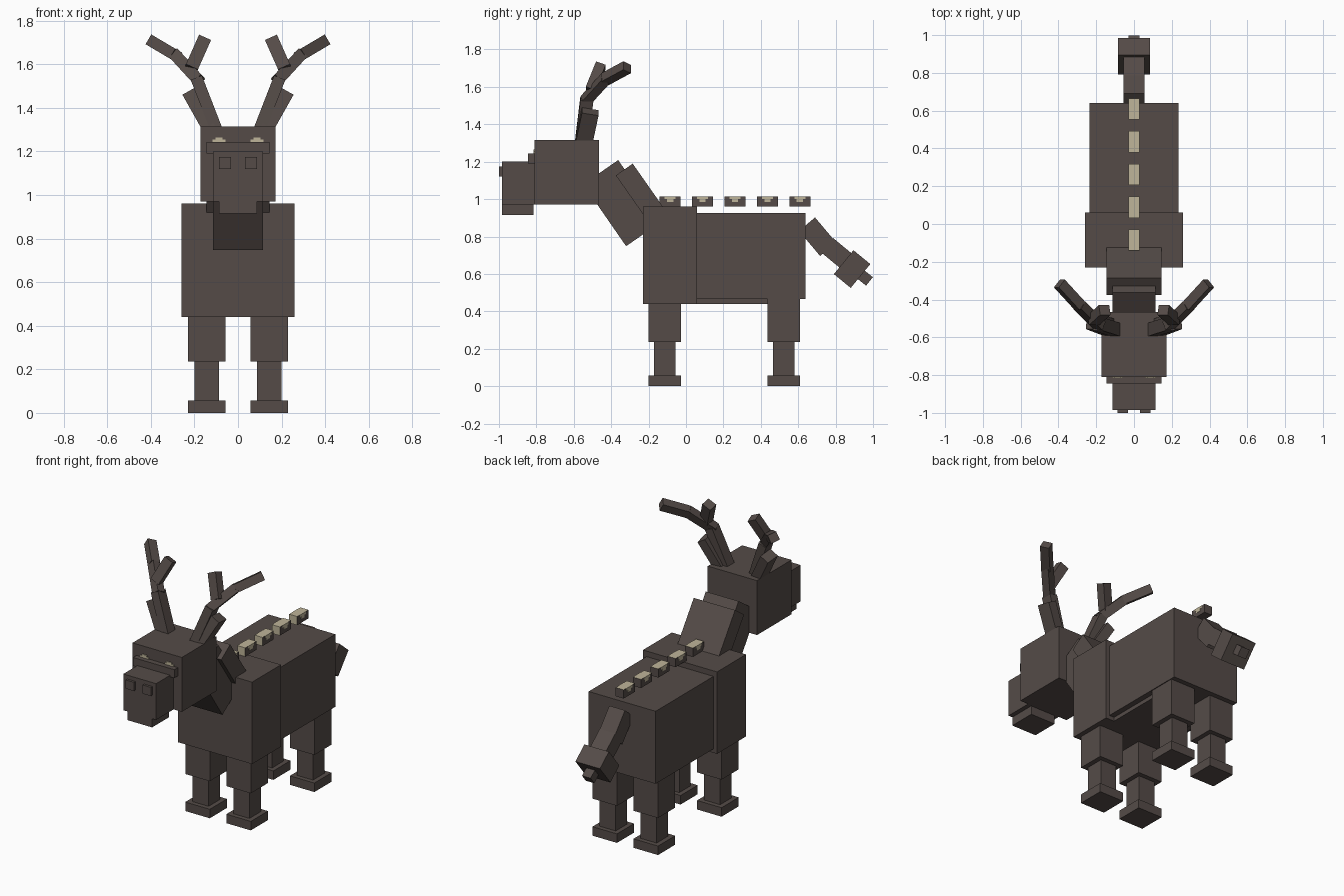
import bpy, bmesh
from mathutils import Vector, Matrix

if "Cube" in bpy.data.objects:
    bpy.data.objects.remove(bpy.data.objects["Cube"])


def material(name, rgb):
    m = bpy.data.materials.new(name)
    m.diffuse_color = (*rgb, 1)
    m.use_nodes = True
    m.node_tree.nodes["Principled BSDF"].inputs["Base Color"].default_value = m.diffuse_color
    return m


BROWN = material("dark_brown", (0.09, 0.071, 0.064))
PALE = material("pale_bone", (0.52, 0.46, 0.32))


def make(name, matrix, mats, rule=None):
    bm = bmesh.new()
    bmesh.ops.create_cube(bm, size=1, matrix=matrix)
    bm.normal_update()
    if rule:
        for f in bm.faces:
            f.material_index = 1 if rule(f.normal) else 0
    mesh = bpy.data.meshes.new(name)
    bm.to_mesh(mesh)
    bm.free()
    for m in mats:
        mesh.materials.append(m)
    ob = bpy.data.objects.new(name, mesh)
    bpy.context.collection.objects.link(ob)
    return ob


def box(name, x, y, z, mats=(BROWN,), rule=None):
    """Axis-aligned box from (low, high) ranges."""
    size = [b - a for a, b in (x, y, z)]
    mid = [(a + b) / 2 for a, b in (x, y, z)]
    return make(name, Matrix.Translation(mid) @ Matrix.Diagonal((*size, 1)), mats, rule)


def beam(name, a, b, width, thick, ref=(1, 0, 0)):
    """Tilted box from a to b; width runs along ref."""
    a, b, ref = Vector(a), Vector(b), Vector(ref)
    d = (b - a).normalized()
    u = (ref - d * ref.dot(d)).normalized()
    v = d.cross(u)
    rot = Matrix((u, v, d)).transposed().to_4x4()
    return make(name, Matrix.Translation((a + b) / 2) @ rot
                @ Matrix.Diagonal((width, thick, (b - a).length, 1)), (BROWN,))


def sym(w):
    return (-w, w)


def span(side, a, b):
    return tuple(sorted((side * a, side * b)))


# Body
box("chest", sym(0.26), (-0.23, 0.06), (0.44, 0.96))
box("rear_body", sym(0.235), (0.06, 0.64), (0.465, 0.925))
box("belly", sym(0.2), (0.06, 0.44), (0.44, 0.465))

# Neck and mane
beam("neck", (0, -0.456, 1.144), (0, -0.227, 0.813), 0.23, 0.227)
beam("mane", (0, -0.33, 1.158), (0, -0.10, 0.83), 0.29, 0.11)

# Head
box("head", sym(0.173), (-0.81, -0.465), (0.97, 1.315))
box("snout", sym(0.115), (-0.985, -0.81), (0.97, 1.2))
box("jaw", sym(0.087), (-0.985, -0.815), (0.915, 0.97))
box("brow", sym(0.145), (-0.845, -0.81), (1.19, 1.243))

for s, tag in ((-1, "left"), (1, "right")):
    # Nostrils and eyes
    box(f"nostril_{tag}", span(s, 0.031, 0.088), (-1, -0.985), (1.12, 1.175))
    box(f"eye_{tag}", span(s, 0.057, 0.117), (-0.815, -0.81), (1.243, 1.254), (PALE,))
    box(f"eye_top_{tag}", span(s, 0.07, 0.104), (-0.815, -0.81), (1.254, 1.264), (PALE,))

    # Legs
    for part, y0, top in (("front", -0.20, 0.44), ("back", 0.437, 0.47)):
        box(f"{part}_thigh_{tag}", span(s, 0.058, 0.23), (y0, y0 + 0.172), (0.235, top))
        box(f"{part}_shin_{tag}", span(s, 0.087, 0.20), (y0 + 0.029, y0 + 0.143), (0.057, 0.235))
        box(f"{part}_hoof_{tag}", span(s, 0.058, 0.23), (y0, y0 + 0.172), (0, 0.057))

    # Antlers
    for part, a, b, w, t in (
            ("short_tine", (0.125, -0.55, 1.29), (0.225, -0.512, 1.468), 0.09, 0.06),
            ("beam", (0.095, -0.56, 1.29), (0.19, -0.53, 1.535), 0.07, 0.055),
            ("upper_beam", (0.18, -0.54, 1.525), (0.29, -0.43, 1.645), 0.05, 0.055),
            ("inner_tine", (0.215, -0.51, 1.58), (0.155, -0.455, 1.715), 0.055, 0.06),
            ("outer_tine", (0.285, -0.435, 1.64), (0.395, -0.315, 1.705), 0.055, 0.052)):
        beam(f"antler_{part}_{tag}", (s * a[0], *a[1:]), (s * b[0], *b[1:]), w, t, (0, 1, 0))

# Spine ridge with pale tops, fronts and small side marks
for i in range(5):
    y = -0.085 + 0.1735 * i
    box(f"spine_{i + 1}", sym(0.028), (y - 0.056, y + 0.056), (0.96, 1.015),
        (BROWN, PALE), lambda n: n.z > 0.5 or n.y < -0.5)
    for s in (-1, 1):
        box(f"spine_mark_{i + 1}", span(s, 0.028, 0.03), (y - 0.03, y + 0.03), (1.0, 1.015), (PALE,))
        box(f"spine_mark_low_{i + 1}", span(s, 0.028, 0.03), (y - 0.017, y + 0.017), (0.985, 1.0), (PALE,))

# Tail
beam("tail_base", (0, 0.647, 0.866), (0, 0.76, 0.732), 0.11, 0.112)
beam("tail_middle", (0, 0.755, 0.753), (0, 0.87, 0.658), 0.11, 0.1)
beam("tail_tuft", (0, 0.843, 0.663), (0, 0.933, 0.589), 0.172, 0.165)
beam("tail_tip", (0, 0.925, 0.605), (0, 0.981, 0.56), 0.06, 0.058)
